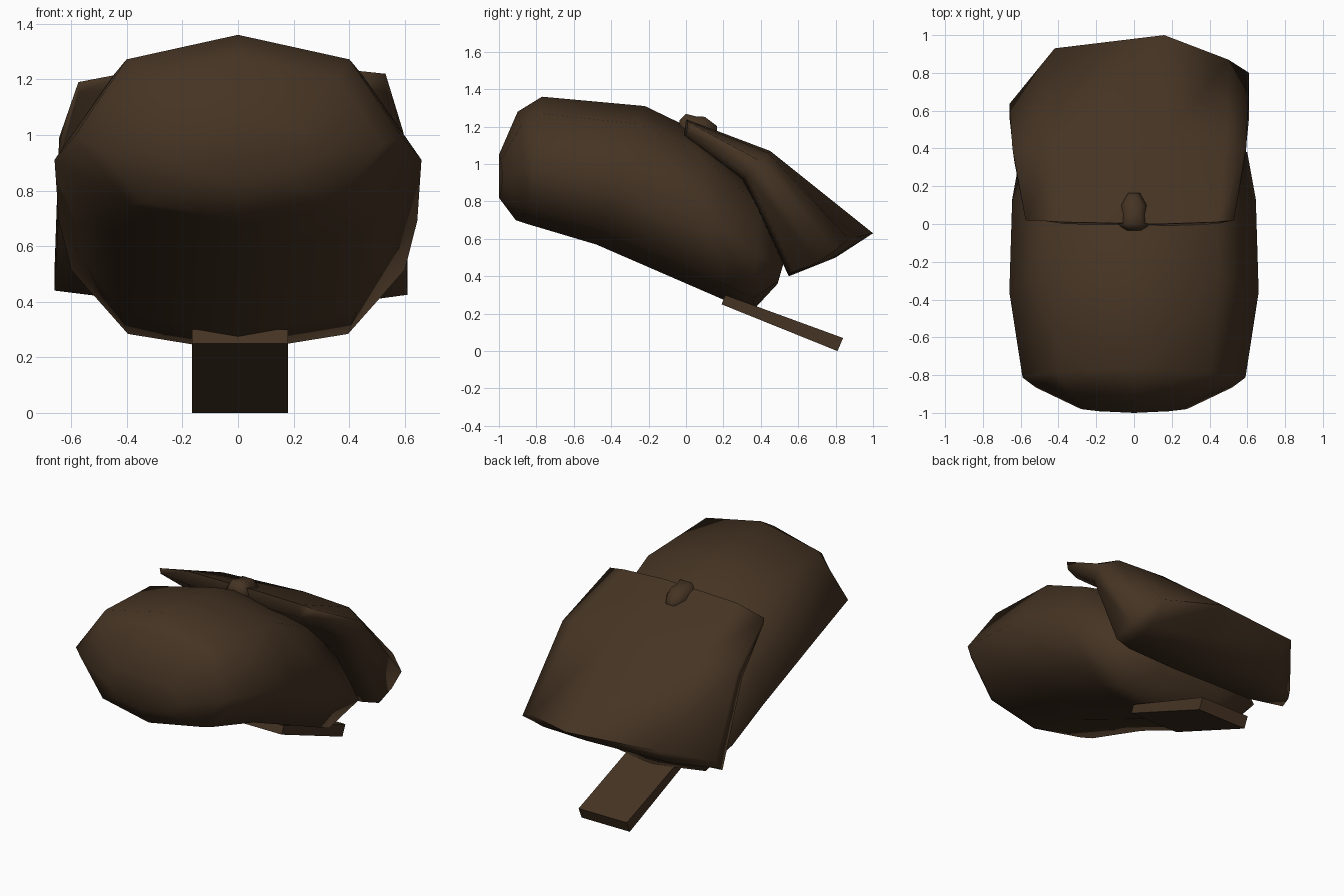
import bpy, bmesh, math
from mathutils import Vector

if "Cube" in bpy.data.objects:
    bpy.data.objects.remove(bpy.data.objects["Cube"])

brown = bpy.data.materials.new("dark_brown_leather")
brown.diffuse_color = (0.06, 0.034, 0.017, 1)
brown.use_nodes = True
brown.node_tree.nodes["Principled BSDF"].inputs["Base Color"].default_value = brown.diffuse_color


def loft(name, rings, smooth=60):
    """Skin a list of equal-length closed rings and cap both ends."""
    bm = bmesh.new()
    vs = [[bm.verts.new(p) for p in r] for r in rings]
    n = len(vs[0])
    for a, b in zip(vs, vs[1:]):
        for i in range(n):
            j = (i + 1) % n
            bm.faces.new((a[i], a[j], b[j], b[i]))
    bm.faces.new(vs[0][::-1])
    bm.faces.new(vs[-1])
    bmesh.ops.recalc_face_normals(bm, faces=bm.faces)
    me = bpy.data.meshes.new(name)
    bm.to_mesh(me)
    bm.free()
    ob = bpy.data.objects.new(name, me)
    bpy.context.collection.objects.link(ob)
    me.materials.append(brown)
    bpy.ops.object.select_all(action='DESELECT')
    ob.select_set(True)
    bpy.context.view_layer.objects.active = ob
    bpy.ops.object.shade_smooth_by_angle(angle=math.radians(smooth))
    return ob


# pouch body: eight-sided section swept along a sloping axis
half = [(0, 1), (.68, .74), (1, -.08), (.66, -.80), (0, -1)]
section = half + [(-u, v) for u, v in half[-2:0:-1]]
# top (y, z), bottom (y, z), half width, how far the sides sweep back
stations = [
    ((-1.0, 1.05), (-1.0, .82), .28, .02),
    ((-.90, 1.28), (-.91, .70), .52, .04),
    ((-.77, 1.36), (-.85, .68), .59, 0),
    ((-.22, 1.31), (-.48, .57), .66, 0),
    ((.05, 1.18), (.20, .275), .645, 0),
    ((.40, .86), (.36, .22), .60, 0),
    ((.53, .50), (.49, .36), .36, 0),
]
rings = []
for top, bot, hw, sweep in stations:
    t, b = Vector(top), Vector(bot)
    ring = []
    for u, v in section:
        p = (t + b) / 2 + (t - b) / 2 * v
        ring.append((u * hw, p.x + sweep * u * u, p.y))
    rings.append(ring)
loft("pouch_body", rings, 80)

# flap: side profiles (y, z) placed across x; each profile point has
# its own width factor so the front lip is narrower
narrow = [.87, .975, 1, 1, 1, .96, .87]
flap = [
    (-.66, [(.02, 1.19), (.40, .99), (.635, .52), (.62, .47), (.57, .44), (.33, .94), (.03, 1.15)]),
    (-.42, [(.01, 1.23), (.43, 1.05), (.93, .64), (.75, .49), (.55, .41), (.31, .92), (0, 1.15)]),
    (.16, [(0, 1.24), (.45, 1.07), (1.0, .63), (.80, .50), (.55, .40), (.30, .92), (-.01, 1.15)]),
    (.50, [(.01, 1.23), (.44, 1.06), (.87, .60), (.75, .48), (.55, .41), (.31, .92), (0, 1.15)]),
    (.61, [(.02, 1.22), (.41, 1.01), (.80, .54), (.70, .47), (.57, .425), (.33, .94), (.03, 1.16)]),
]
loft("closing_flap", [[(x * k, y, z) for k, (y, z) in zip(narrow, prof)]
                      for x, prof in flap], 95)

# belt tongue under the back edge
slab = [(.19, .25), (.21, .30), (.84, .07), (.81, 0)]
loft("belt_tongue", [[(x, y, z) for y, z in slab] for x in (-.165, .18)], 30)

# fastening knob on the flap lip
knob = []
for y, r in [(-.035, .045), (.0, .085), (.05, .07), (.10, .075), (.165, .03)]:
    knob.append([(r * math.sin(math.pi * (k + .5) / 3), y,
                  1.195 + r * math.cos(math.pi * (k + .5) / 3) - .15 * max(0, y - .05))
                 for k in range(6)])
loft("fastening_knob", knob)
